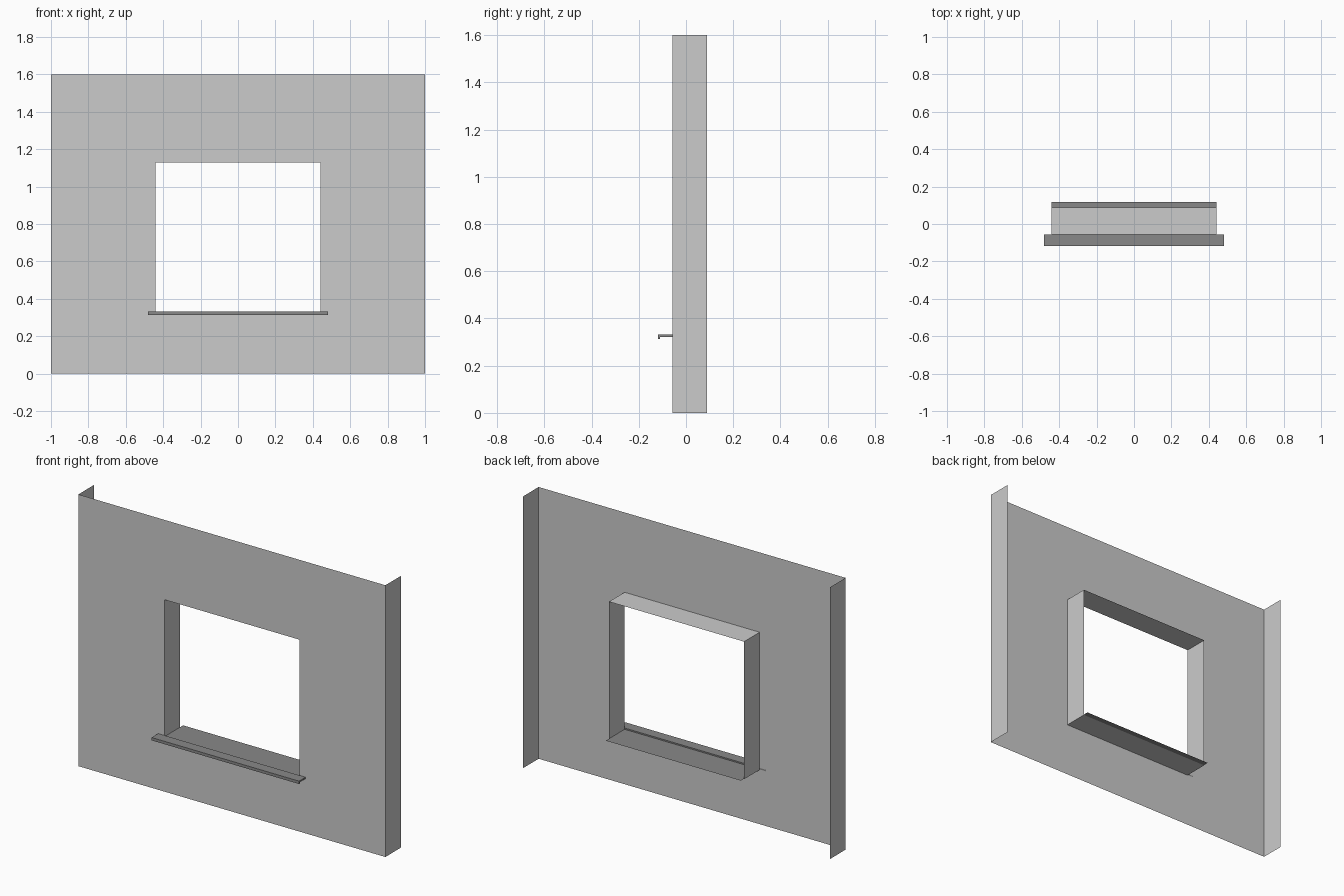
import bpy, bmesh

if "Cube" in bpy.data.objects:
    bpy.data.objects.remove(bpy.data.objects["Cube"])

FRONT, BACK = -0.057, 0.088      # wall depth
W, H = 1.0, 1.6                  # half width, height
OX, OZ0, OZ1 = 0.44, 0.32, 1.13  # window opening


def make(name, quads, mat=None):
    """Build one object from polygons and weld their shared corners."""
    bm = bmesh.new()
    for q in quads:
        bm.faces.new([bm.verts.new(p) for p in q])
    bmesh.ops.remove_doubles(bm, verts=bm.verts, dist=1e-5)
    me = bpy.data.meshes.new(name)
    bm.to_mesh(me)
    bm.free()
    ob = bpy.data.objects.new(name, me)
    bpy.context.collection.objects.link(ob)
    if mat:
        me.materials.append(mat)
    return ob


def strip(points):
    """Sheets running from front to back along an x-z path."""
    return [[(a[0], FRONT, a[1]), (b[0], FRONT, b[1]),
             (b[0], BACK, b[1]), (a[0], BACK, a[1])]
            for a, b in zip(points, points[1:])]


# Wall panel with window opening
xs, zs = [-W, -OX, OX, W], [0, OZ0, OZ1, H]
wall = [[(xs[i], FRONT, zs[j]), (xs[i + 1], FRONT, zs[j]),
         (xs[i + 1], FRONT, zs[j + 1]), (xs[i], FRONT, zs[j + 1])]
        for i in range(3) for j in range(3) if (i, j) != (1, 1)]

# Side returns, split at the same heights as the panel
right = strip([(W, z) for z in reversed(zs)])
left = strip([(-W, z) for z in zs])

# Window reveal: four sheets facing into the opening
reveal = strip([(-OX, OZ0), (-OX, OZ1), (OX, OZ1), (OX, OZ0), (-OX, OZ0)])
reveal = [q[::-1] for q in reveal]
left, right = [q[::-1] for q in left], [q[::-1] for q in right]
make("wall_panel", wall + left + right + reveal)

dark = bpy.data.materials.new("dark_grey")
dark.diffuse_color = (0.25, 0.25, 0.25, 1)
dark.use_nodes = True
dark.node_tree.nodes["Principled BSDF"].inputs["Base Color"].default_value = dark.diffuse_color

# Front sill: thin ledge with a drip lip, extruded along x
SX = 0.48
profile = [(FRONT, 0.322), (FRONT, 0.331), (-0.118, 0.331),
           (-0.118, 0.314), (-0.111, 0.314), (-0.111, 0.322)]
n = len(profile)
ledge = [[(SX, y, z) for y, z in profile], [(-SX, y, z) for y, z in reversed(profile)]]
for i in range(n):
    (y0, z0), (y1, z1) = profile[i], profile[(i + 1) % n]
    ledge.append([(-SX, y0, z0), (-SX, y1, z1), (SX, y1, z1), (SX, y0, z0)])
ob = make("sill_ledge", ledge, dark)
bm = bmesh.new()
bm.from_mesh(ob.data)
bmesh.ops.recalc_face_normals(bm, faces=bm.faces)
bm.to_mesh(ob.data)
bm.free()

# Inner sill board: sheet running through the opening and out of the back
make("sill_board", [[(-OX, FRONT, 0.323), (OX, FRONT, 0.323),
                     (OX, 0.118, 0.323), (-OX, 0.118, 0.323)]], dark)
